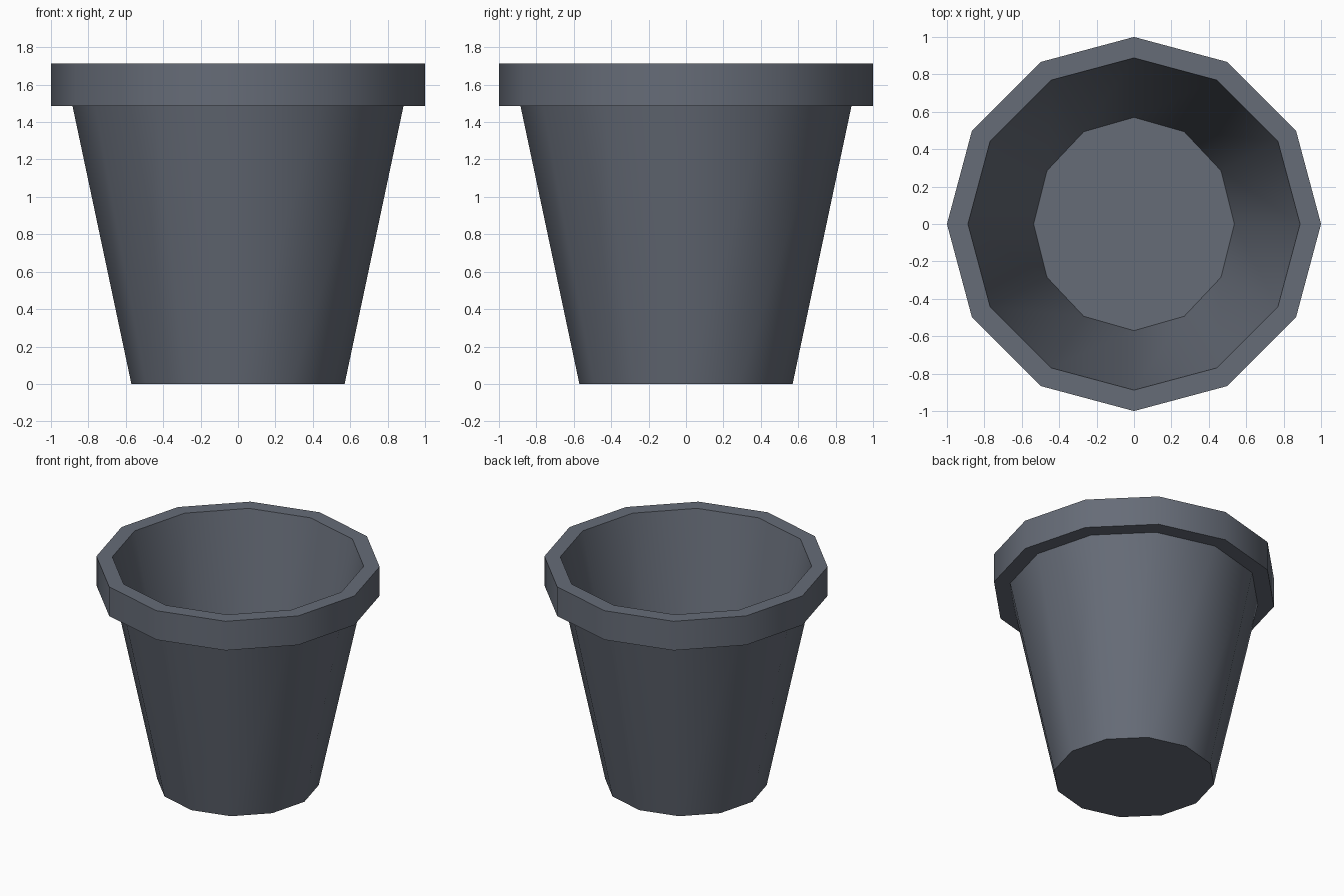
import bpy, bmesh, math

if "Cube" in bpy.data.objects:
    bpy.data.objects.remove(bpy.data.objects["Cube"])

SIDES = 12

# One blue-grey colour for the whole pot
grey = bpy.data.materials.new("slate_grey")
grey.diffuse_color = (0.133, 0.150, 0.186, 1.0)
grey.use_nodes = True
grey.node_tree.nodes["Principled BSDF"].inputs["Base Color"].default_value = grey.diffuse_color

# Profile rings from outer base, over the rim, to the inner floor: (x radius, y radius, z)
rings = [
    (0.57, 0.57, 0.0),      # base
    (0.885, 0.885, 1.487),  # wall meets rim
    (1.0, 1.0, 1.487),      # rim lower edge
    (1.0, 1.0, 1.713),      # rim upper edge
    (0.888, 0.888, 1.713),  # mouth
    (0.537, 0.57, 0.12),    # inner floor
]

bm = bmesh.new()
loops = []
for rx, ry, z in rings:
    angles = [2 * math.pi * i / SIDES for i in range(SIDES)]
    loops.append([bm.verts.new((rx * math.cos(a), ry * math.sin(a), z)) for a in angles])

# Walls between successive rings
for low, high in zip(loops, loops[1:]):
    for i in range(SIDES):
        j = (i + 1) % SIDES
        bm.faces.new((low[i], low[j], high[j], high[i]))

# Underside and inner floor
bm.faces.new(loops[0][::-1])
bm.faces.new(loops[-1])
bmesh.ops.recalc_face_normals(bm, faces=bm.faces)

mesh = bpy.data.meshes.new("plant_pot")
bm.to_mesh(mesh)
bm.free()
mesh.materials.append(grey)
pot = bpy.data.objects.new("plant_pot", mesh)
bpy.context.collection.objects.link(pot)

# Smooth around the sides, crisp at rim and floor
bpy.context.view_layer.objects.active = pot
pot.select_set(True)
bpy.ops.object.shade_smooth_by_angle(angle=math.radians(40))
